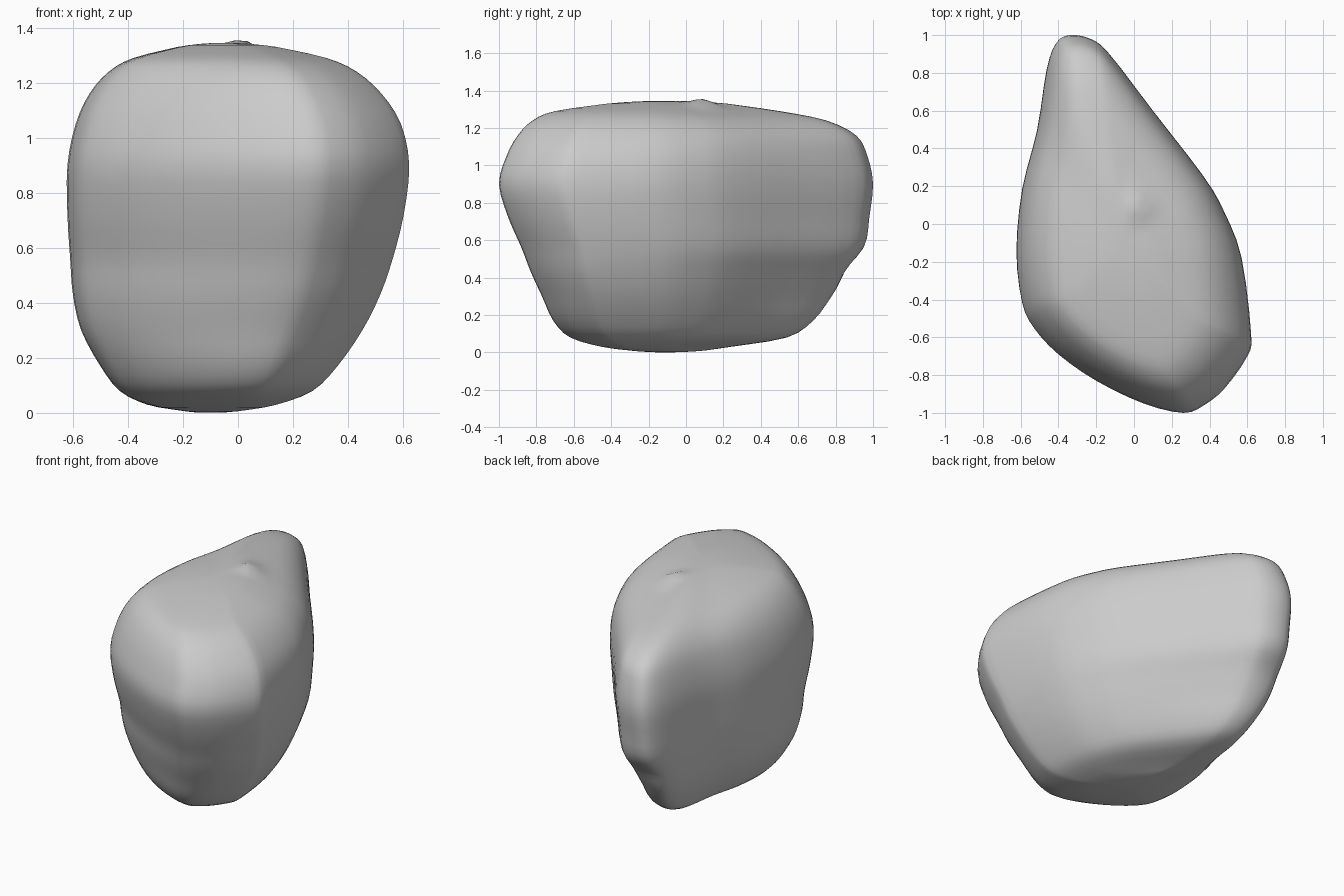
import bpy, bmesh, math
from mathutils import Vector

cube = bpy.data.objects.get("Cube")
if cube:
    bpy.data.objects.remove(cube, do_unlink=True)


def smooth_path(points, steps, closed):
    """Interpolate a run of points of any dimension with a Catmull-Rom spline."""
    count = len(points)
    spans = count if closed else count - 1

    def pick(i):
        return points[i % count] if closed else points[max(0, min(count - 1, i))]

    path = []
    for i in range(spans):
        quad = [pick(i + k) for k in (-1, 0, 1, 2)]
        for s in range(steps):
            t = s / steps
            path.append([
                b + t * (c - a + t * (2*a - 5*b + 4*c - d + t * (3*b - a - 3*c + d))) / 2
                for a, b, c, d in zip(*quad)])
    if not closed:
        path.append(list(points[-1]))
    return path


def falloff(distance, radius):
    return math.exp(-(distance / radius) ** 2)


# Plan outline of the boulder: broad front, narrow tail at the back
outline = [
    (.26, -1), (.37, -.96), (.48, -.87), (.6, -.7), (.62, -.58), (.57, -.18),
    (.48, .06), (.37, .25), (.1, .6), (-.13, .9), (-.23, .98), (-.34, 1),
    (-.41, .96), (-.46, .82), (-.51, .5), (-.59, .18), (-.62, -.15),
    (-.59, -.42), (-.53, -.55), (-.4, -.69), (-.2, -.83), (.05, -.95),
]
half_width, half_length = .62, 1

# Extent at each height: z, left, right, front, back
levels = [
    (.01, -.22, .03, -.3, .1),
    (.03, -.33, .14, -.45, .24),
    (.08, -.43, .27, -.62, .54),
    (.17, -.5, .36, -.71, .68),
    (.3, -.57, .45, -.77, .78),
    (.43, -.6, .515, -.83, .87),
    (.56, -.61, .56, -.88, .96),
    (.72, -.62, .6, -.95, .98),
    (.9, -.62, .62, -1, 1),
    (1.05, -.59, .59, -.96, .97),
    (1.16, -.54, .52, -.9, .91),
    (1.24, -.47, .43, -.82, .75),
    (1.29, -.38, .32, -.7, .5),
    (1.33, -.22, .14, -.42, .22),
]

# Loft the outline through the levels
bm = bmesh.new()
plan = smooth_path(outline, 3, True)
rings = []
for z, left, right, front, back in smooth_path(levels, 3, False):
    ring = []
    for px, py in plan:
        u = (px / half_width + 1) / 2
        v = (py / half_length + 1) / 2
        ring.append(bm.verts.new((left + u * (right - left), front + v * (back - front), z)))
    rings.append(ring)


def shrink_ring(ring, factor, height):
    centre = sum((v.co for v in ring), Vector()) / len(ring)
    made = []
    for v in ring:
        co = centre.lerp(v.co, factor)
        co.z = height
        made.append(bm.verts.new(co))
    return made


# Close the crown and the underside with shrinking rings
crown = [shrink_ring(rings[-1], f, 1.345 - .015 * f * f) for f in (.75, .5, .25)]
base = [shrink_ring(rings[0], f, .01 * f * f) for f in (.25, .5, .75)]
rings = base + rings + crown
count = len(plan)
for low, high in zip(rings, rings[1:]):
    for i in range(count):
        j = (i + 1) % count
        bm.faces.new((low[i], low[j], high[j], high[i]))
bm.faces.new(rings[-1])
bm.faces.new(reversed(rings[0]))

# Small knob on the crown, and a chipped hollow low on the tail
knob = Vector((.03, .1, 1.34))
chip = Vector((-.36, .88, .48))
for v in bm.verts:
    if v.co.z > 1.25:
        v.co.z += .035 * falloff((v.co - knob).length, .07)
    v.co.y -= .03 * falloff((v.co - chip).length, .12)
bmesh.ops.recalc_face_normals(bm, faces=bm.faces)

mesh = bpy.data.meshes.new("boulder")
bm.to_mesh(mesh)
bm.free()
boulder = bpy.data.objects.new("boulder", mesh)
bpy.context.collection.objects.link(boulder)

# Plain grey stone
stone = bpy.data.materials.new("grey stone")
stone.use_nodes = True
colour = (.6, .6, .6, 1)
stone.diffuse_color = colour
stone.node_tree.nodes["Principled BSDF"].inputs["Base Color"].default_value = colour
mesh.materials.append(stone)

bpy.context.view_layer.objects.active = boulder
boulder.select_set(True)
bpy.ops.object.shade_smooth_by_angle(angle=math.radians(50))
